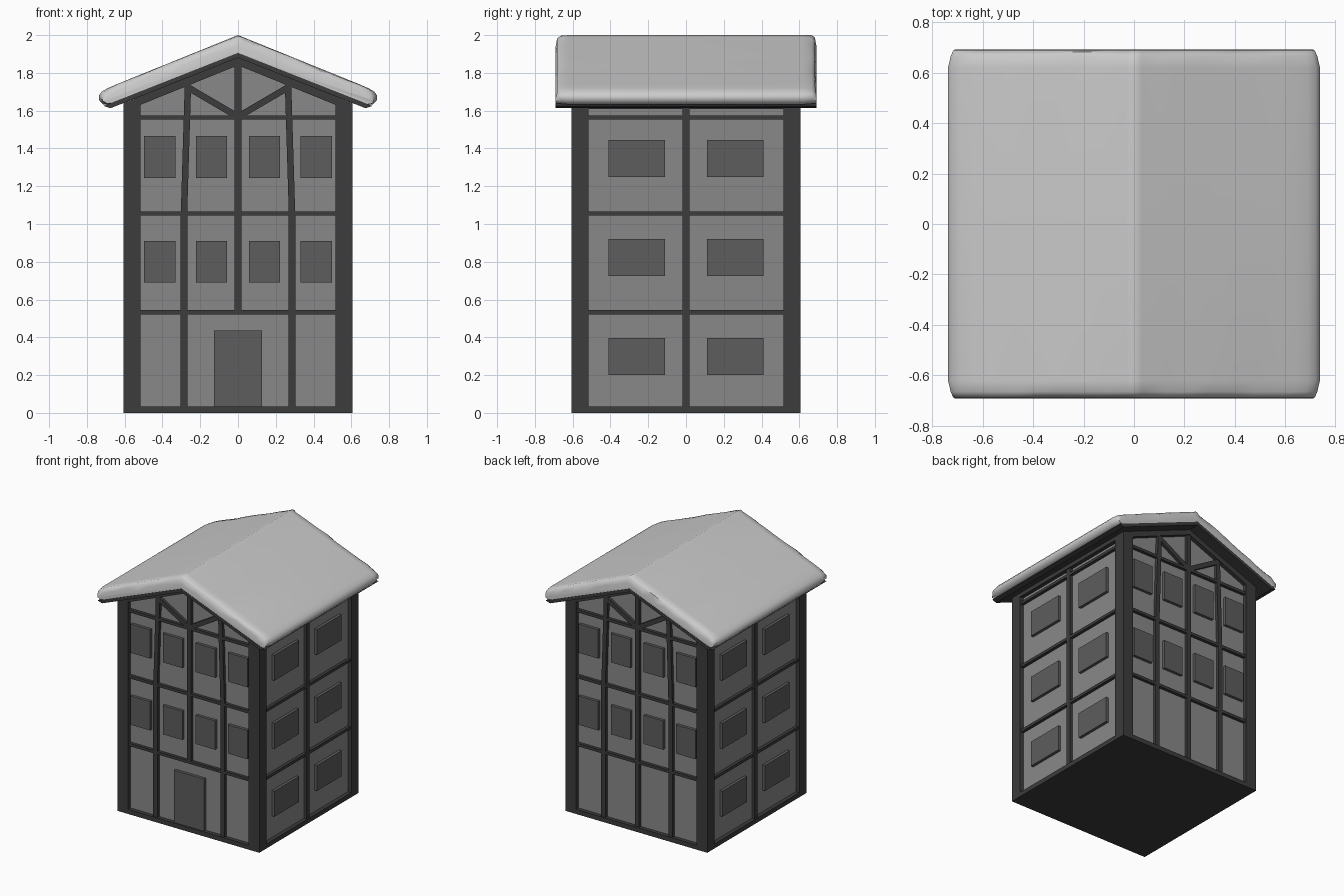
import bpy, bmesh, math, random
from mathutils import Matrix

if "Cube" in bpy.data.objects:
    bpy.data.objects.remove(bpy.data.objects["Cube"])

random.seed(4)
WALL, BEAM, POST = 0.575, 0.598, 0.605      # depth of wall, beam and post faces


def material(name, g):
    m = bpy.data.materials.new(name)
    m.diffuse_color = (g, g, g, 1)
    m.use_nodes = True
    m.node_tree.nodes["Principled BSDF"].inputs["Base Color"].default_value = m.diffuse_color
    return m


TIMBER = material("dark_timber", 0.045)
PLASTER = material("plaster", 0.25)
PANE = material("window_grey", 0.11)


def finish(bm, name, mat=None):
    bmesh.ops.recalc_face_normals(bm, faces=bm.faces)
    me = bpy.data.meshes.new(name)
    bm.to_mesh(me)
    bm.free()
    ob = bpy.data.objects.new(name, me)
    bpy.context.collection.objects.link(ob)
    if mat:
        me.materials.append(mat)
    return ob


def prism(name, pts, d0, d1, mat, turn=0):
    """Profile in (across, up), extruded outwards from d0 to d1, turned about z."""
    bm = bmesh.new()
    a = [bm.verts.new((x, -d0, z)) for x, z in pts]
    b = [bm.verts.new((x, -d1, z)) for x, z in pts]
    bm.faces.new(a)
    bm.faces.new(b)
    n = len(pts)
    for i in range(n):
        j = (i + 1) % n
        bm.faces.new((a[i], a[j], b[j], b[i]))
    bm.transform(Matrix.Rotation(math.radians(turn), 4, 'Z'))
    return finish(bm, name, mat)


def rect(x0, x1, z0, z1):
    return [(x0, z0), (x1, z0), (x1, z1), (x0, z1)]


def strip(name, p, q, w, turn):
    dx, dz = q[0] - p[0], q[1] - p[1]
    k = w / 2 / math.hypot(dx, dz)
    nx, nz = -dz * k, dx * k
    pts = [(p[0] + nx, p[1] + nz), (q[0] + nx, q[1] + nz),
           (q[0] - nx, q[1] - nz), (p[0] - nx, p[1] - nz)]
    return prism(name, pts, WALL - 0.02, BEAM, TIMBER, turn)


# Plaster core with gable ends, and the dark base
prism("wall_core", [(-WALL, 0.01), (WALL, 0.01), (WALL, 1.64), (0, 1.87), (-WALL, 1.64)],
      -WALL, WALL, PLASTER)
prism("base", rect(-POST, POST, 0, 0.035), -POST, POST, TIMBER)

# Corner posts
for sx in (-1, 1):
    for sy in (-1, 1):
        x0, x1 = sorted((sx * 0.515, sx * POST))
        d0, d1 = sorted((sy * 0.515, sy * POST))
        prism("corner_post", rect(x0, x1, 0, 1.64), d0, d1, TIMBER)

# Floor beams on all four sides
for turn in (0, 90, 180, 270):
    for z in (0.533, 1.055, 1.563):
        strip("floor_beam", (-0.53, z), (0.53, z), 0.022, turn)

# Gable sides: rafters, studs, braces and windows
for turn in (0, 180):
    prism("gable_rafter", [(-POST, 1.595), (0, 1.84), (POST, 1.595), (POST, 1.64),
                           (0, 1.885), (-POST, 1.64)], 0.53, POST, TIMBER, turn)
    strip("centre_stud", (0, 0.533 if turn == 0 else 0.03), (0, 1.85), 0.036, turn)
    for s in (-1, 1):
        strip("stud", (s * 0.286, 0.03), (s * 0.286, 1.06), 0.036, turn)
        strip("leaning_stud", (s * 0.286, 1.055), (s * 0.265, 1.74), 0.034, turn)
        strip("brace", (0, 1.568), (s * 0.26, 1.72), 0.034, turn)
        for x in (0.14, 0.415):
            for z in (0.80, 1.354):
                prism("gable_window", rect(s * x - 0.083, s * x + 0.083, z - 0.111, z + 0.111),
                      WALL - 0.01, 0.597, PANE, turn)
prism("door", rect(-0.128, 0.128, 0.034, 0.437), WALL - 0.01, 0.597, PANE)

# Long sides: centre stud, wall plate and windows
for turn in (90, 270):
    strip("side_stud", (0, 0.03), (0, 1.63), 0.036, turn)
    prism("wall_plate", rect(-0.53, 0.53, 1.61, 1.64), 0.55, POST, TIMBER, turn)
    for s in (-1, 1):
        for z in (0.299, 0.822, 1.347):
            prism("side_window", rect(s * 0.26 - 0.149, s * 0.26 + 0.149, z - 0.098, z + 0.098),
                  WALL - 0.01, 0.597, PANE, turn)

# Thin dark roof boards
prism("roof_boards", [(-0.675, 1.613), (0, 1.88), (0.675, 1.613), (0.712, 1.625),
                      (0, 1.906), (-0.712, 1.625)], -0.692, 0.692, TIMBER)

# Thick soft roof cover: half profile mirrored, lofted along y with uneven ends
half = [(0.0, 2.0)] + [(x, 2.0 - 0.405 * x) for x in (0.03, 0.12, 0.21, 0.3, 0.39, 0.48, 0.57, 0.64)]
half += [(0.69, 1.719), (0.72, 1.702), (0.737, 1.68), (0.737, 1.658), (0.715, 1.633), (0.69, 1.633)]
under = [(0.0, 1.904)]
loop = half + under + [(-x, z) for x, z in reversed(half[1:])]


def board(x):
    return 1.904 - 0.395 * abs(x)


bm = bmesh.new()
rings = []
for y, s, k, wob in ((-0.69, 0.5, 0.968, 0.22), (-0.682, 0.82, 0.975, 0.1), (-0.665, 0.97, 0.985, 0.03),
                     (-0.62, 1, 1, 0), (0, 1, 1, 0), (0.62, 1, 1, 0),
                     (0.665, 0.97, 0.985, 0.03), (0.682, 0.82, 0.975, 0.1), (0.69, 0.5, 0.968, 0.22)):
    ring = []
    for x, z in loop:
        t = min(1, s + random.uniform(-wob, wob))
        xx = x * k
        ring.append(bm.verts.new((xx, y, board(xx) + (z - board(x)) * t)))
    rings.append(ring)
n = len(loop)
for a, b in zip(rings, rings[1:]):
    for i in range(n):
        j = (i + 1) % n
        bm.faces.new((a[i], a[j], b[j], b[i]))
bm.faces.new(rings[0])
bm.faces.new(rings[-1])
roof = finish(bm, "roof_cover")
bpy.context.view_layer.objects.active = roof
roof.select_set(True)
bpy.ops.object.shade_smooth_by_angle(angle=math.radians(50))
